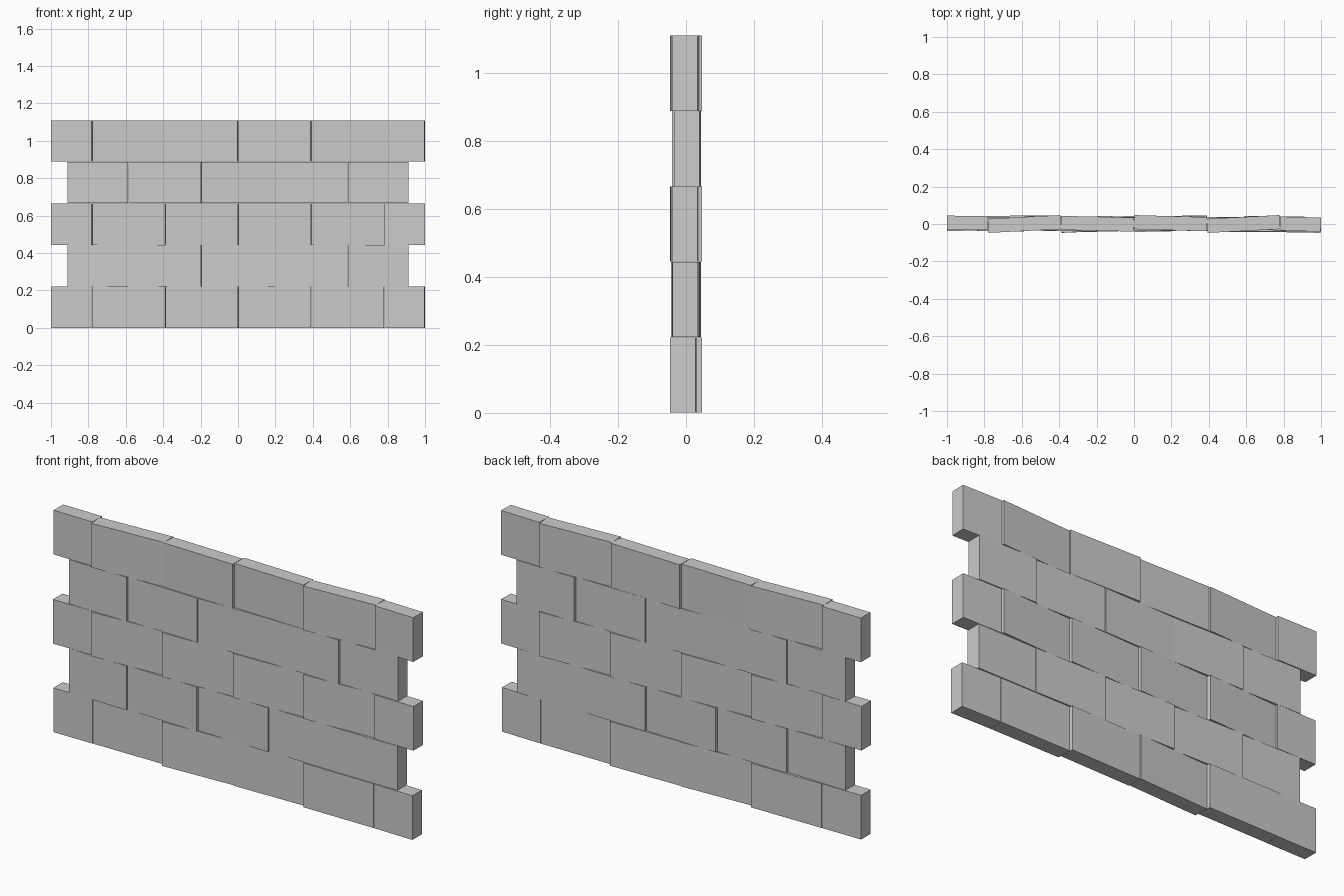
import bpy
import bmesh
from math import atan2
from mathutils import Matrix

if "Cube" in bpy.data.objects:
    bpy.data.objects.remove(bpy.data.objects["Cube"])

ROW_H = 1.11 / 5
THICK = 0.075

# Running bond: joints of the full rows and of the set-back rows
FULL = [-1, -0.782, -0.391, 0, 0.391, 0.782, 1]
INSET = [-0.912, -0.587, -0.196, 0.196, 0.587, 0.912]

# Depth of each brick's left and right end, giving the uneven hand-laid look
ROWS = [
    (FULL, [(.004, .005), (.006, .008), (-.010, .006), (.002, .009), (-.006, -.006), (-.006, -.010)]),
    (INSET, [(.003, -.004), (.004, -.006), (.006, -.004), (.004, -.002), (-.003, -.002)]),
    (FULL, [(.001, .002), (-.010, .010), (-.009, .006), (-.006, .007), (-.008, .010), (0, -.003)]),
    (INSET, [(.003, -.003), (.005, -.003), (-.003, .003), (.003, -.004), (.006, .002)]),
    (FULL, [(.007, .005), (-.010, .010), (.006, -.003), (.010, -.001), (-.010, .010), (.002, -.003)]),
]


def brick(name, x0, x1, y0, y1, z):
    mesh = bpy.data.meshes.new(name)
    bm = bmesh.new()
    bmesh.ops.create_cube(bm, size=1)
    bmesh.ops.transform(bm, matrix=Matrix.Diagonal((x1 - x0 - 0.002, THICK, ROW_H - 0.001, 1)), verts=bm.verts)
    bm.to_mesh(mesh)
    bm.free()
    ob = bpy.data.objects.new(name, mesh)
    ob.location = ((x0 + x1) / 2, (y0 + y1) / 2, z)
    ob.rotation_euler.z = atan2(y1 - y0, x1 - x0)
    bpy.context.collection.objects.link(ob)


for r, (joints, ends) in enumerate(ROWS):
    for i, (y0, y1) in enumerate(ends):
        brick(f"brick_row{r + 1}_{i + 1}", joints[i], joints[i + 1], y0, y1, (r + 0.5) * ROW_H)
